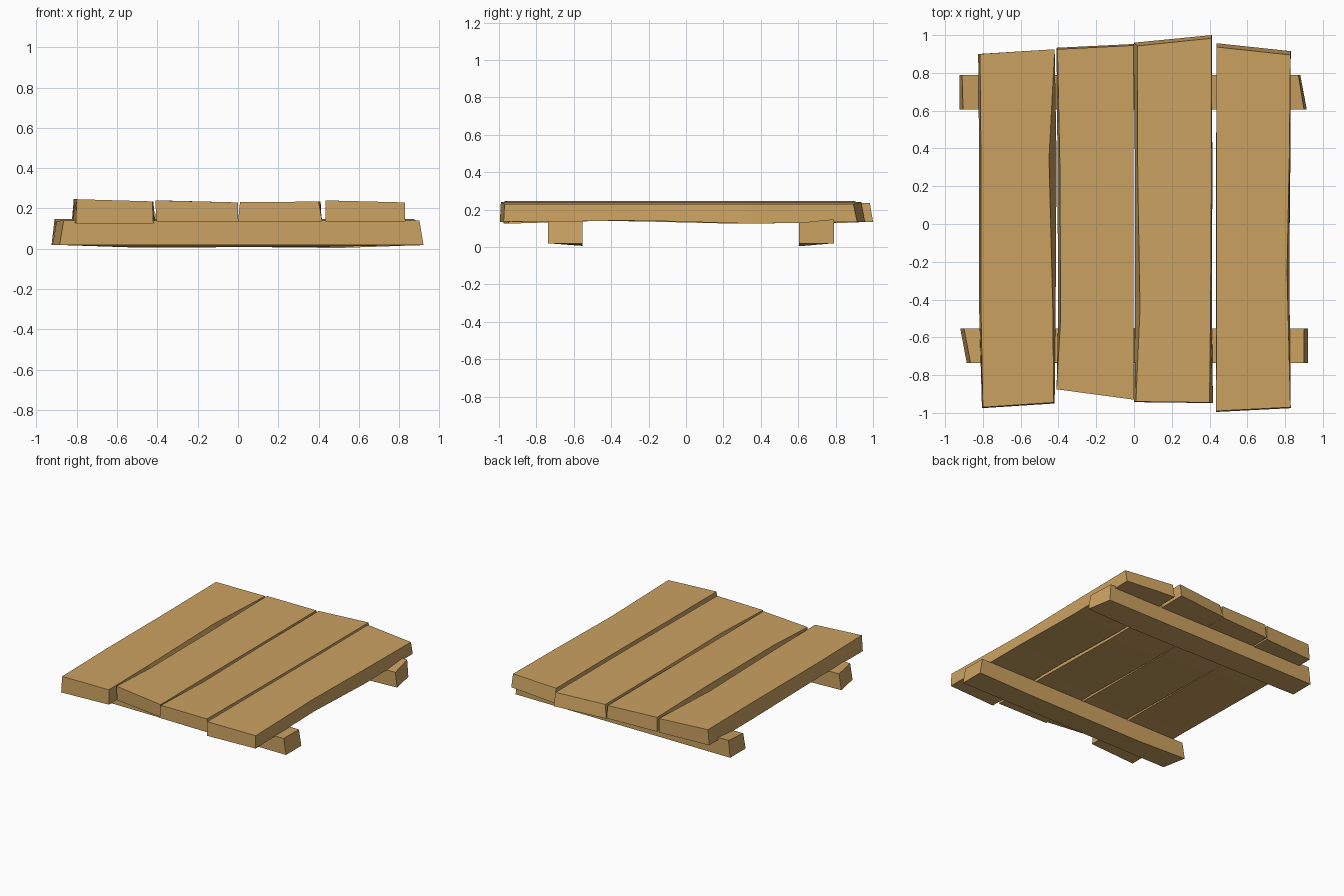
import bpy

wood = bpy.data.materials.new("warm wood")
wood.diffuse_color = (0.60, 0.36, 0.12, 1)


def loft(name, rings):
    """Join four-cornered rings into a closed, flat-faced board."""
    verts = [p for r in rings for p in r]
    n = len(rings)
    faces = [(3, 2, 1, 0), tuple(4 * (n - 1) + k for k in range(4))]
    for i in range(n - 1):
        for k in range(4):
            a, b = 4 * i + k, 4 * i + (k + 1) % 4
            faces.append((a, b, b + 4, a + 4))
    mesh = bpy.data.meshes.new(name)
    mesh.from_pydata(verts, [], faces)
    mesh.materials.append(wood)
    ob = bpy.data.objects.new(name, mesh)
    bpy.context.collection.objects.link(ob)


def plank(name, stations, zl, zr):
    """Stations front to back: y left, y right, bottom x pair, top x pair,
    bottom z, end slant (bottom edge overhang in y)."""
    rings = []
    for yl, yr, bl, br, tl, tr, zb, s in stations:
        rings.append([(bl, yl + s, zb), (br, yr + s, zb),
                      (tr, yr, zr), (tl, yl, zl)])
    loft(name, rings)


# Four uneven deck planks
plank("plank_left", [
    (-.97, -.945, -.805, -.42, -.80, -.425, .125, -.005),
    (-.45, -.45, -.82, -.415, -.81, -.43, .14, 0),
    (.35, .35, -.82, -.41, -.81, -.45, .127, 0),
    (.90, .925, -.825, -.42, -.815, -.42, .13, 0)], .246, .235)
plank("plank_mid_left", [
    (-.875, -.93, -.405, .0, -.41, .0, .135, 0),
    (-.50, -.50, -.402, -.015, -.388, -.003, .143, 0),
    (.30, .30, -.405, -.005, -.392, -.002, .127, 0),
    (.925, .945, -.41, .0, -.405, -.003, .135, .008)], .24, .23)
plank("plank_mid_right", [
    (-.94, -.945, .0, .418, .01, .40, .135, -.003),
    (-.45, -.45, .005, .412, .032, .405, .142, 0),
    (.25, .25, .005, .415, .02, .41, .125, 0),
    (.943, .983, .0, .412, .018, .41, .135, .017)], .232, .234)
plank("plank_right", [
    (-.99, -.97, .435, .83, .435, .828, .135, -.005),
    (-.25, -.25, .435, .822, .437, .81, .142, 0),
    (.35, .35, .435, .828, .438, .822, .125, 0),
    (.937, .895, .437, .83, .437, .828, .135, .02)], .24, .23)


def runner(name, stations, y0, y1, zf, zb):
    """Stations left to right: x at front bottom/back bottom/back top/front
    top, bottom z at front and back."""
    loft(name, [[(a, y0, b0), (b, y1, b1), (c, y1, zb), (d, y0, zf)]
                for a, b, c, d, b0, b1 in stations])


# Two cross runners underneath
runner("front_runner", [
    (-.885, -.92, -.90, -.865, .02, .02),
    (-.5, -.5, -.5, -.5, .02, .006),
    (.45, .45, .45, .45, .02, .01),
    (.92, .92, .90, .90, .02, .02)], -.737, -.553, .14, .138)
runner("back_runner", [
    (-.925, -.925, -.91, -.905, .02, .02),
    (-.5, -.5, -.5, -.5, .015, .02),
    (.5, .5, .5, .5, .004, .02),
    (.915, .88, .87, .90, .018, .02)], .605, .79, .13, .148)
